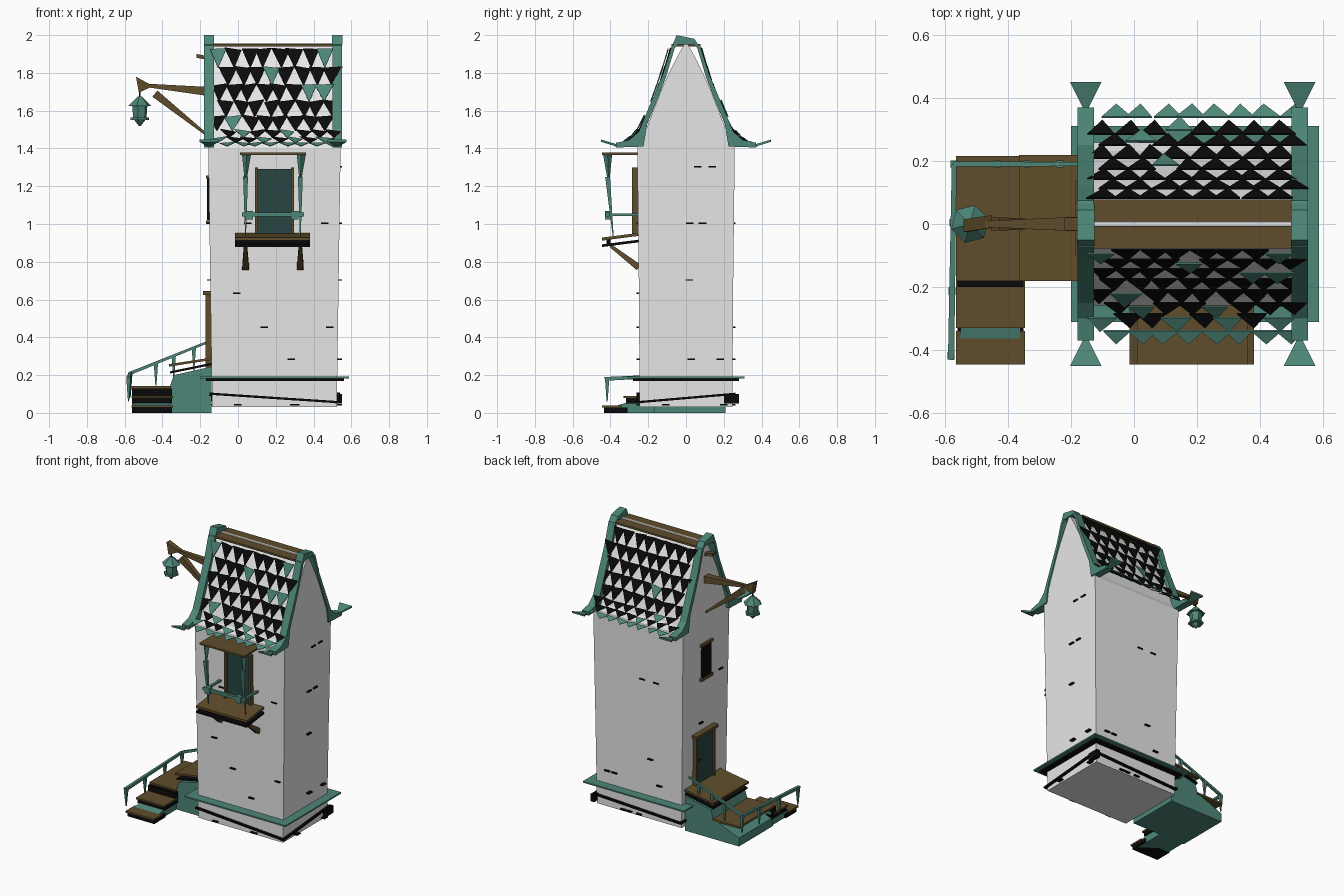
import bpy, bmesh, math, random
from mathutils import Vector, Matrix
random.seed(4)

def material(name, rgb):
    m = bpy.data.materials.new(name)
    m.diffuse_color = (*rgb, 1)
    return m

WHITE = material("plaster white", (0.8, 0.8, 0.8))
TEAL = material("patina teal", (0.075, 0.24, 0.19))
DARK = material("deep teal glass", (0.02, 0.06, 0.055))
BROWN = material("wood brown", (0.115, 0.075, 0.025))
BLACK = material("soot black", (0.003, 0.003, 0.003))

def finish(name, bm, *mats):
    bmesh.ops.recalc_face_normals(bm, faces=bm.faces)
    me = bpy.data.meshes.new(name)
    bm.to_mesh(me)
    bm.free()
    for m in mats:
        me.materials.append(m)
    ob = bpy.data.objects.new(name, me)
    bpy.context.collection.objects.link(ob)
    return ob

def add_prism(bm, pts, offset, idx=0):
    """Extrude a flat polygon of 3D points by an offset vector."""
    lo = [bm.verts.new(p) for p in pts]
    hi = [bm.verts.new(Vector(p) + Vector(offset)) for p in pts]
    n = len(pts)
    faces = [bm.faces.new(lo), bm.faces.new(hi)]
    faces += [bm.faces.new((lo[i], lo[(i + 1) % n], hi[(i + 1) % n], hi[i])) for i in range(n)]
    for f in faces:
        f.material_index = idx
    return faces

def prism(name, pts, offset, mat):
    bm = bmesh.new()
    add_prism(bm, pts, offset)
    return finish(name, bm, mat)

def box(name, x0, x1, y0, y1, z0, z1, mat, dz=0.0, axis=0):
    """Box; dz raises its far end along x (axis 0) or y (axis 1)."""
    a, b = (0, dz) if axis == 0 else (0, 0)
    c = dz if axis == 1 else 0
    pts = [(x0, y0, z0), (x1, y0, z0 + b), (x1, y1, z0 + b + c), (x0, y1, z0 + c)]
    return prism(name, pts, (0, 0, z1 - z0), mat)

def bar(name, p, q, r0, r1, mat, sides=4):
    p, q = Vector(p), Vector(q)
    bm = bmesh.new()
    d = q - p
    mtx = (Matrix.Translation((p + q) / 2) @ d.to_track_quat('Z', 'Y').to_matrix().to_4x4()
           @ Matrix.Rotation(math.pi / 4, 4, 'Z'))
    bmesh.ops.create_cone(bm, cap_ends=True, segments=sides, radius1=r0, radius2=r1,
                          depth=d.length, matrix=mtx)
    return finish(name, bm, mat)

# Tower body: curved gable profile, slightly wider toward the eaves
half = [(0.245, 0.03), (0.25, 0.7), (0.258, 1.4), (0.232, 1.44), (0.2, 1.53), (0.165, 1.62),
        (0.13, 1.71), (0.09, 1.80), (0.05, 1.88), (0.006, 1.957)]
prof = half + [(-y, z) for y, z in reversed(half)]
body = prism("tower_body", [(-0.15, y, z) for y, z in prof], (0.69, 0, 0), WHITE)
for v in body.data.vertices:
    k = min(1, v.co.z / 1.4)
    v.co.x = 0.193 + (v.co.x - 0.195) * (0.955 + 0.06 * k)

# Roof shingles: rows of downward pointing triangles on both slopes
slope = [(0.075, 1.94), (0.115, 1.81), (0.155, 1.69), (0.2, 1.58), (0.255, 1.48), (0.30, 1.44), (0.365, 1.41)]

def on_slope(t):
    t = max(0, min(0.9999, t)) * (len(slope) - 1)
    i = int(t)
    return Vector(slope[i]).lerp(Vector(slope[i + 1]), t - i)

bm = bmesh.new()
ROWS = 8
for s in (-1, 1):
    for r in range(ROWS):
        top, bot = on_slope((r + 0.15) / ROWS), on_slope((r + 1.2) / ROWS)
        for c in range(8):
            x = -0.1 + 0.08 * c + (0.04 if r % 2 else 0) + random.uniform(-.008, .008)
            if x > 0.51:
                continue
            w, j = random.uniform(0.042, 0.05), random.uniform(-.008, .008)
            raised = r == ROWS - 1 or random.random() < (0.16 if s < 0 else 0.05)
            lift = 0.012 if raised else 0.0
            pts = [(x - w, s * (top.x + lift), top.y + j), (x + w, s * (top.x + lift), top.y - j),
                   (x + j, s * (bot.x + lift), bot.y)]
            faces = add_prism(bm, pts, (0, s * 0.005, 0.003))
            for f in faces:
                f.material_index = 1 if raised else 0
            faces[0].material_index = 1    # underside
finish("roof_shingles", bm, BLACK, TEAL)

# Ridge boards and end caps
for s in (-1, 1):
    y0, y1 = sorted((s * 0.007, s * 0.078))
    box("ridge_board", -0.13, 0.5, y0, y1, 1.94, 1.953, BROWN)

# Curved bargeboards with flared feet at both gable ends
edge = [(0.03, 1.965), (0.075, 1.945), (0.12, 1.80), (0.2, 1.61), (0.25, 1.49), (0.3, 1.445), (0.37, 1.43),
        (0.37, 1.405), (0.225, 1.41), (0.205, 1.53), (0.155, 1.65), (0.105, 1.78), (0.06, 1.93)]
for xc in (-0.153, 0.525):
    for s in (-1, 1):
        prism("bargeboard", [(xc - 0.026, s * y, z) for y, z in edge], (0.052, 0, 0), TEAL)
        prism("bargeboard_foot", [(xc, s * 0.35, 1.405), (xc - 0.05, s * 0.45, 1.435),
                                  (xc + 0.05, s * 0.45, 1.435)], (0, 0, 0.012), TEAL)
    prism("ridge_cap", [(xc - 0.027, -0.07, 1.95), (xc - 0.027, -0.05, 2.0), (xc - 0.027, 0.045, 1.98),
                        (xc - 0.027, 0.065, 1.95)], (0.054, 0, 0), TEAL)

# Base ledge as a thin sheet (black underneath) and tilted black plinth strips
box("base_ledge", -0.2, 0.587, -0.31, 0.31, 0.182, 0.192, TEAL)
box("base_ledge_underside", -0.17, 0.56, -0.28, 0.28, 0.168, 0.181, BLACK)
box("plinth_strip_front", -0.14, 0.54, -0.262, -0.24, 0.095, 0.107, BLACK, -0.045)
box("plinth_strip_back", -0.14, 0.54, 0.235, 0.262, 0.06, 0.072, BLACK, 0.03)
box("plinth_strip_right", 0.51, 0.54, -0.262, 0.262, 0.05, 0.062, BLACK, 0.045, 1)
box("plinth_strip_left", -0.15, -0.13, -0.262, 0.262, 0.095, 0.107, BLACK, -0.03, 1)
box("plinth_block", 0.52, 0.55, 0.2, 0.28, 0.05, 0.1, BLACK)

# Front window, balcony and canopy
box("window_pane", 0.1, 0.29, -0.268, -0.25, 0.94, 1.29, DARK)
for x0, x1 in ((0.09, 0.105), (0.28, 0.297)):
    box("window_frame", x0, x1, -0.285, -0.25, 0.95, 1.3, BROWN)
box("balcony_floor", -0.015, 0.38, -0.445, -0.25, 0.912, 0.928, BROWN, 0.025, 1)
box("balcony_joist", -0.015, 0.38, -0.445, -0.25, 0.878, 0.892, BLACK, 0.025, 1)
box("balcony_edge", -0.01, 0.37, -0.42, -0.4, 0.885, 0.93, BLACK)
box("balcony_rail", 0.02, 0.35, -0.425, -0.405, 1.04, 1.06, TEAL)
for x in (0.04, 0.33):
    box("balcony_side_rail", x - 0.008, x + 0.008, -0.41, -0.25, 1.042, 1.055, TEAL)
    bar("canopy_post", (x + 0.005, -0.415, 1.37), (x, -0.41, 1.23), 0.024, 0.005, TEAL)
    bar("slim_post", (x, -0.415, 1.25), (x, -0.385, 0.93), 0.018, 0.003, TEAL)
    bar("balcony_brace", (x, -0.4, 0.885), (x, -0.25, 0.77), 0.012, 0.025, BROWN)
for x in (0.06, 0.3):
    box("rail_block", x - 0.02, x + 0.02, -0.43, -0.4, 1.025, 1.07, TEAL)
box("canopy", 0.01, 0.36, -0.445, -0.25, 1.366, 1.378, BROWN)

# Door and small window on the left wall
box("door", -0.158, -0.13, -0.07, 0.11, 0.24, 0.62, DARK)
for y in (-0.085, 0.11):
    box("door_frame", -0.172, -0.13, y, y + 0.018, 0.24, 0.63, BROWN)
box("door_hood", -0.185, -0.13, -0.1, 0.14, 0.625, 0.645, BROWN)
box("side_window", -0.165, -0.14, -0.05, 0.05, 1.02, 1.24, BLACK)
for z in (1.0, 1.24):
    box("side_window_trim", -0.17, -0.14, -0.065, 0.065, z, z + 0.018, BROWN)

# Turning stair: teal base, front run of treads, upper landing
prism("stair_base_upper", [(-0.56, -0.17, 0), (-0.56, -0.17, 0.06), (-0.36, -0.17, 0.14), (-0.34, -0.17, 0.2),
                           (-0.14, -0.17, 0.245), (-0.14, -0.17, 0)], (0, 0.38, 0), TEAL)
prism("stair_base_lower", [(-0.55, -0.43, 0), (-0.55, -0.43, 0.02), (-0.55, -0.16, 0.1), (-0.55, -0.16, 0)],
      (0.19, 0, 0), TEAL)
for y0, y1, z in ((-0.445, -0.34, 0.04), (-0.33, -0.18, 0.09)):
    box("tread", -0.565, -0.345, y0, y1, z - 0.012, z, BROWN)
    box("riser", -0.56, -0.35, y0 + 0.012, y1 + 0.03, z - 0.04, z - 0.012, BLACK)
box("top_riser", -0.56, -0.35, -0.2, -0.16, 0.05, 0.13, BLACK)
box("turn_tread", -0.565, -0.355, -0.18, 0.215, 0.128, 0.142, BROWN)
box("landing", -0.365, -0.14, -0.18, 0.218, 0.245, 0.258, BROWN, 0.035)
box("landing_underside", -0.36, -0.14, -0.17, 0.21, 0.208, 0.22, BLACK, 0.045)

# Stair handrail with tapered posts
a, b, c = (-0.58, -0.43, 0.18), (-0.57, 0.19, 0.21), (-0.16, 0.19, 0.375)
bar("handrail_lower", a, b, 0.014, 0.011, TEAL)
bar("handrail_upper", b, c, 0.012, 0.009, TEAL)
for p, q, ts in ((a, b, (0.02, 0.35, 0.7)), (b, c, (0, 0.33, 0.56, 0.82))):
    for t in ts:
        v = Vector(p).lerp(Vector(q), t)
        bar("handrail_post", v, v - Vector((0, 0, 0.12)), 0.016, 0.004, TEAL)

# Lantern bracket
bar("bracket_beam", (-0.14, 0, 1.7), (-0.5, 0, 1.735), 0.035, 0.012, BROWN)
prism("bracket_tip", [(-0.45, -0.012, 1.73), (-0.54, -0.025, 1.78), (-0.525, -0.025, 1.695)], (0, 0.04, 0), BROWN)
bar("bracket_brace", (-0.44, 0, 1.69), (-0.15, 0, 1.46), 0.03, 0.008, BROWN)
box("gable_peg", -0.22, -0.14, -0.02, 0.02, 1.88, 1.9, BROWN, -0.015)

# Hanging lantern
for part, z0, z1, r0, r1, m in (("hook", 1.67, 1.72, 0.005, 0.005, BLACK), ("roof", 1.625, 1.675, 0.062, 0.012, TEAL),
                                ("glass", 1.56, 1.63, 0.036, 0.042, TEAL), ("tray", 1.55, 1.563, 0.05, 0.05, TEAL),
                                ("tip", 1.52, 1.55, 0.006, 0.03, TEAL)):
    bar("lantern_" + part, (-0.52, 0, z0), (-0.52, 0, z1), r0, r1, m, 6)

# Thin stone chips scattered over the walls
bm = bmesh.new()
for i in range(36):
    z, u = random.choice((0.04, 0.28, 0.45, 0.63, 0.7, 1.0, 1.3)), random.uniform(-0.9, 0.9)
    k = i % 4
    if k < 2:
        s = (-1, 1)[k]
        x = 0.195 + u * 0.31
        add_prism(bm, [(x, s * 0.24, z), (x + 0.04, s * 0.24, z), (x + 0.04, s * 0.262, z), (x, s * 0.262, z)], (0, 0, 0.007))
    else:
        x0, x1 = ((-0.12, -0.163), (0.51, 0.55))[k - 2]
        y = u * 0.22
        add_prism(bm, [(x0, y, z), (x1, y, z), (x1, y + 0.04, z), (x0, y + 0.04, z)], (0, 0, 0.007))
finish("stone_chips", bm, BLACK)
